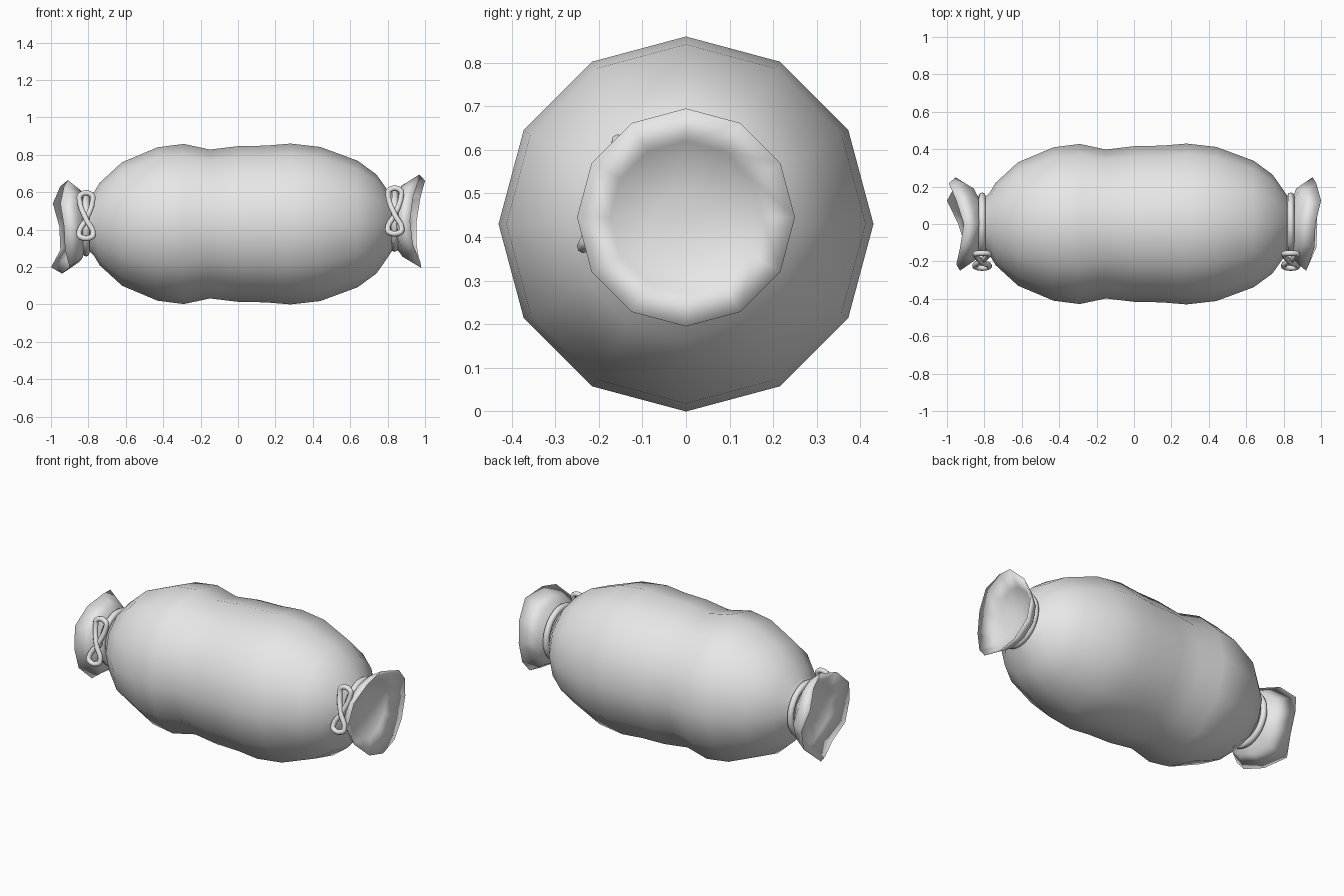
import bpy
import bmesh
from math import sin, cos, pi

cube = bpy.data.objects.get("Cube")
if cube:
    bpy.data.objects.remove(cube, do_unlink=True)

grey = bpy.data.materials.new("light grey")
grey.use_nodes = True
colour = (0.8, 0.8, 0.8, 1)
grey.diffuse_color = colour
grey.node_tree.nodes["Principled BSDF"].inputs["Base Color"].default_value = colour

SIDES = 12
MID_Z = 0.43


def ring(bm, x, r, cz):
    """Ring about the x axis, starting at the top and turning to the front;
    x is one number or one number per side."""
    xs = x if isinstance(x, list) else [x] * SIDES
    return [bm.verts.new((xs[i], -r * sin(2 * pi * i / SIDES),
                          cz + r * cos(2 * pi * i / SIDES))) for i in range(SIDES)]


def skin(name, sections, cap_start=None, cap_end=None):
    """Join rings into a smooth skin, with optional pointed ends."""
    bm = bmesh.new()
    rings = [ring(bm, *s) for s in sections]
    for a, b in zip(rings, rings[1:]):
        for i in range(SIDES):
            j = (i + 1) % SIDES
            bm.faces.new((a[i], a[j], b[j], b[i]))
    for tip, loop in ((cap_start, rings[0]), (cap_end, rings[-1])):
        if tip:
            v = bm.verts.new(tip)
            for i in range(SIDES):
                bm.faces.new((loop[i], loop[(i + 1) % SIDES], v))
    bmesh.ops.recalc_face_normals(bm, faces=bm.faces)
    mesh = bpy.data.meshes.new(name)
    bm.to_mesh(mesh)
    bm.free()
    mesh.materials.append(grey)
    mesh.shade_smooth()
    obj = bpy.data.objects.new(name, mesh)
    bpy.context.collection.objects.link(obj)
    return obj


def cord(name, points, radius):
    """Closed smooth tube through the points."""
    curve = bpy.data.curves.new(name, "CURVE")
    curve.dimensions = "3D"
    curve.bevel_depth = radius
    curve.bevel_resolution = 2
    curve.resolution_u = 5
    spline = curve.splines.new("BEZIER")
    spline.bezier_points.add(len(points) - 1)
    for p, co in zip(spline.bezier_points, points):
        p.co = co
        p.handle_left_type = p.handle_right_type = "AUTO"
    spline.use_cyclic_u = True
    curve.materials.append(grey)
    obj = bpy.data.objects.new(name, curve)
    bpy.context.collection.objects.link(obj)


# Plump casing with a slight waist
profile = [(-0.82, 0.12), (-0.77, 0.17), (-0.74, 0.22), (-0.62, 0.33), (-0.43, 0.41),
           (-0.29, 0.428), (-0.15, 0.398), (0.0, 0.416), (0.15, 0.419), (0.28, 0.43),
           (0.44, 0.412), (0.64, 0.338), (0.74, 0.265), (0.80, 0.18), (0.84, 0.12)]
skin("casing", [(x, r, MID_Z) for x, r in profile])

# Wavy gathered ends: rim positions run from the top round by the front
rims = {
    "right": [-0.91, -0.93, -0.95, -0.93, -0.925, -0.90,
              -0.94, -1.0, -0.95, -0.955, -0.99, -0.95],
    "left": [0.97, 0.965, 0.935, 0.92, 0.935, 0.975,
             0.98, 0.97, 0.955, 0.955, 0.975, 1.0],
}
for side, s, neck, cz in (("right", -1, 0.82, 0.415), ("left", 1, 0.84, 0.445)):
    rim = rims[side]
    mid = [s * neck * 0.5 + x * 0.5 for x in rim]
    inner = [x - s * 0.015 for x in mid]
    outer = [x - s * 0.015 for x in inner]
    skin(side + "_gathered_end",
         [(s * neck, 0.12, MID_Z), (outer, 0.19, cz), (rim, 0.25, cz),
          (inner, 0.175, cz), (s * (neck + 0.025), 0.08, MID_Z)],
         cap_end=(s * (neck + 0.015), 0, MID_Z))

# Tie cords and bows
for side, x, cz in (("right", -0.812, 0.425), ("left", 0.838, 0.45)):
    cord(side + "_tie",
         [(x, -0.15 * sin(a * pi / 6), cz + 0.15 * cos(a * pi / 6)) for a in range(12)], 0.019)
    dz = cz - 0.425
    bow = [(0, -0.195, 0.455), (0.034, -0.165, 0.55), (0.03, -0.158, 0.585),
           (-0.03, -0.158, 0.585), (-0.034, -0.165, 0.55), (0, -0.205, 0.455),
           (0.038, -0.225, 0.375), (0.028, -0.232, 0.36),
           (-0.028, -0.232, 0.36), (-0.038, -0.225, 0.375)]
    cord(side + "_bow", [(x + px, py, pz + dz) for px, py, pz in bow], 0.015)
    # Knot wrapped round the middle of the bow
    bpy.ops.mesh.primitive_uv_sphere_add(segments=12, ring_count=8, radius=0.025,
                                         location=(x, -0.185, 0.455 + dz))
    knot = bpy.context.object
    knot.name = side + "_knot"
    knot.scale = (0.8, 1, 1)
    knot.data.materials.append(grey)
    knot.data.shade_smooth()
